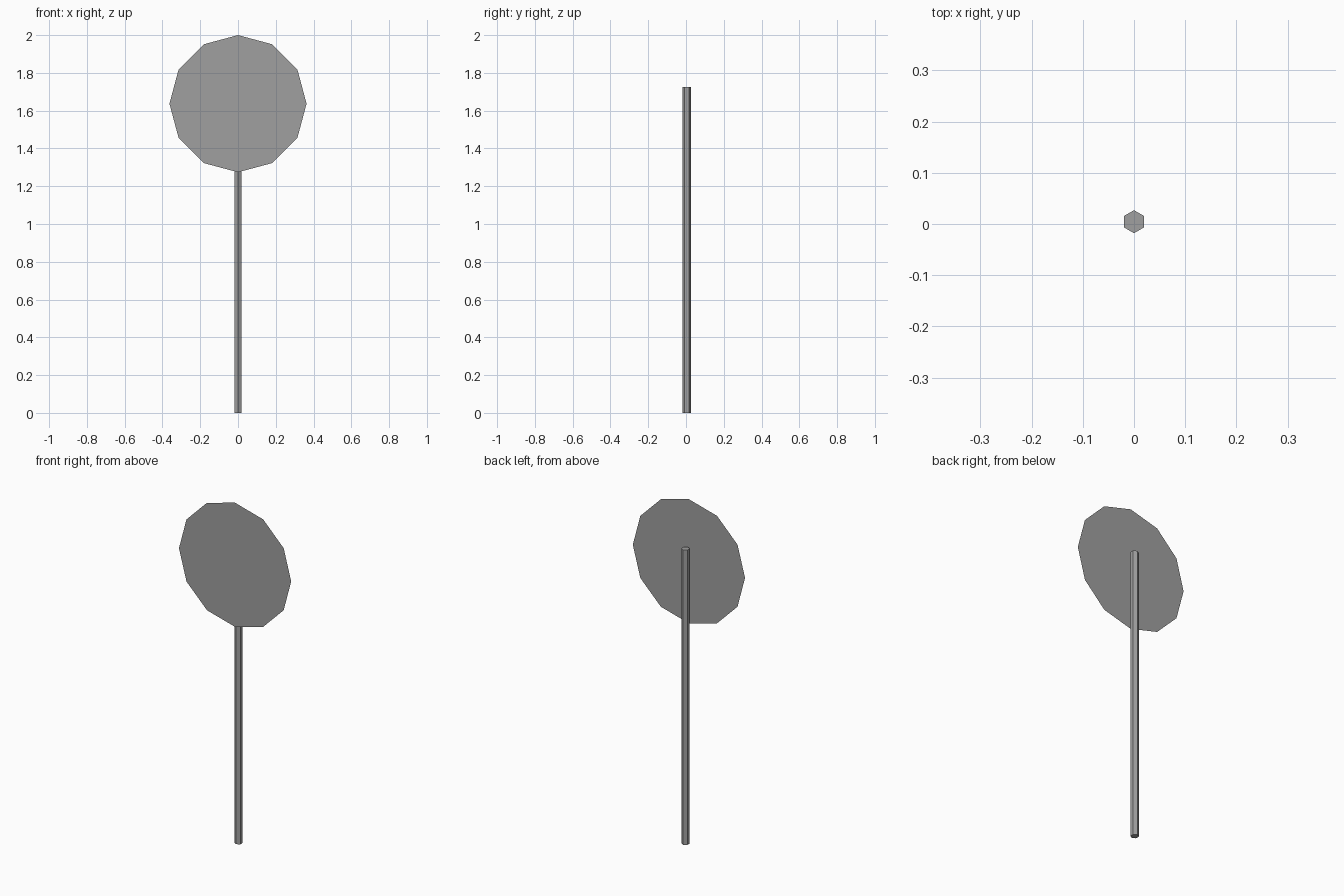
import bpy, bmesh
from math import pi
from mathutils import Matrix

if "Cube" in bpy.data.objects:
    bpy.data.objects.remove(bpy.data.objects["Cube"], do_unlink=True)

# Plain grey shared by both parts
grey = bpy.data.materials.new("grey metal")
grey.use_nodes = True
colour = (0.35, 0.35, 0.35, 1)
grey.diffuse_color = colour
grey.node_tree.nodes["Principled BSDF"].inputs["Base Color"].default_value = colour


def add_part(name, bm, location):
    mesh = bpy.data.meshes.new(name)
    bm.to_mesh(mesh)
    bm.free()
    mesh.materials.append(grey)
    part = bpy.data.objects.new(name, mesh)
    part.location = location
    bpy.context.collection.objects.link(part)


# Six-sided pole with corners to the front and back
HEIGHT = 1.724
bm = bmesh.new()
bmesh.ops.create_cone(bm, cap_ends=True, segments=6, radius1=0.0225,
                      radius2=0.0225, depth=HEIGHT)
if max(v.co.x for v in bm.verts) > 0.021:
    bmesh.ops.rotate(bm, verts=bm.verts, matrix=Matrix.Rotation(pi / 6, 3, "Z"))
add_part("pole", bm, (0, 0.0045, HEIGHT / 2))

# Thin twelve-sided sign panel standing in front of the pole
bm = bmesh.new()
bmesh.ops.create_circle(bm, cap_ends=True, segments=12, radius=0.363)
bmesh.ops.rotate(bm, verts=bm.verts, matrix=Matrix.Rotation(pi / 2, 3, "X"))
add_part("sign_panel", bm, (0, -0.027, 1.637))
